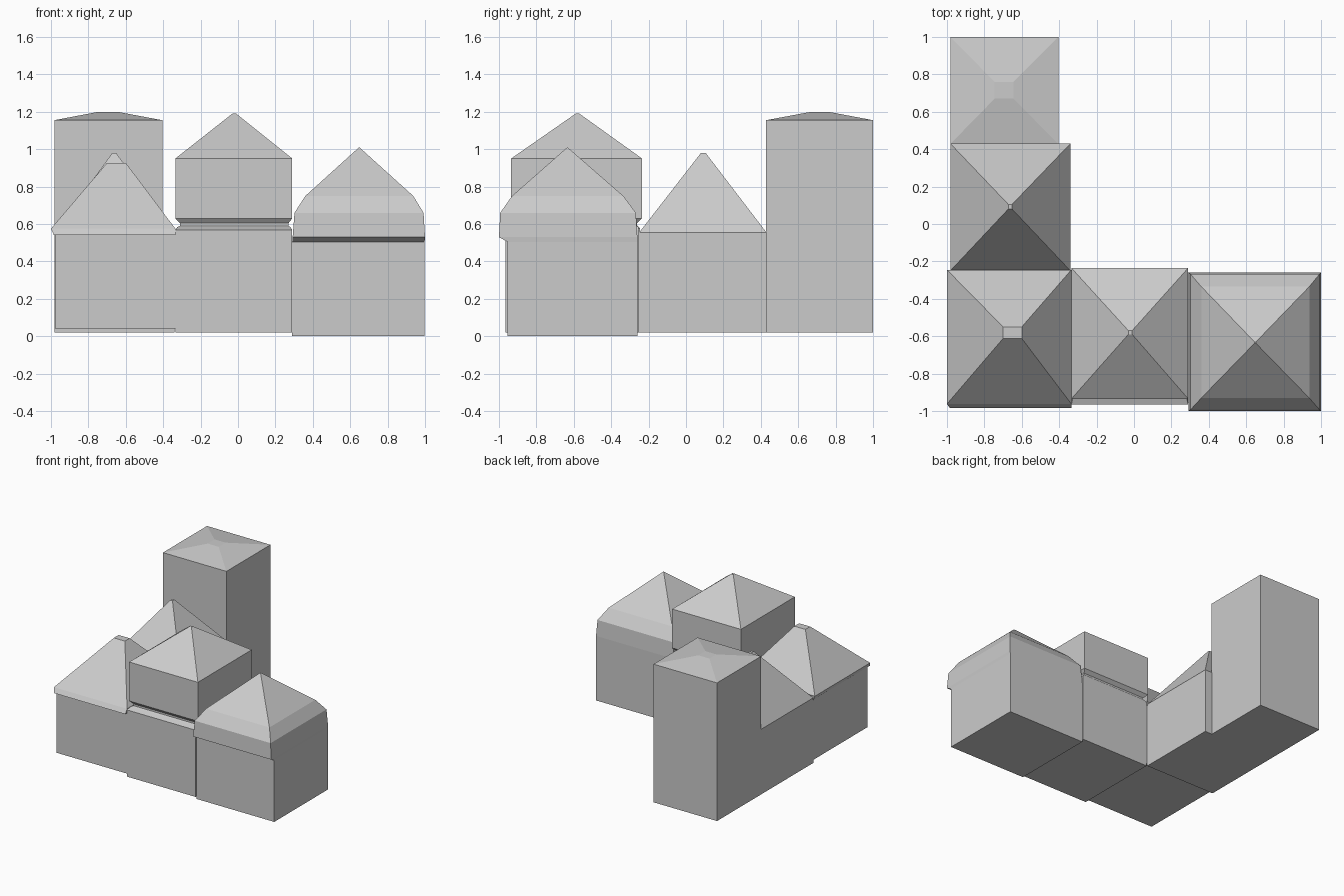
import bpy, bmesh


def loft(name, rings):
    """Closed flat-faced solid through rectangles (x0, x1, y0, y1, z)."""
    bm = bmesh.new()
    loops = []
    for x0, x1, y0, y1, z in rings:
        corners = ((x0, y0), (x1, y0), (x1, y1), (x0, y1))
        loops.append([bm.verts.new((x, y, z)) for x, y in corners])
    bm.faces.new(loops[0][::-1])
    bm.faces.new(loops[-1])
    for a, b in zip(loops, loops[1:]):
        for i in range(4):
            j = (i + 1) % 4
            bm.faces.new((a[i], a[j], b[j], b[i]))
    mesh = bpy.data.meshes.new(name)
    bm.to_mesh(mesh)
    bm.free()
    obj = bpy.data.objects.new(name, mesh)
    bpy.context.collection.objects.link(obj)
    return obj


# Tall rear tower with a shallow hipped cap
loft("rear_tower", [
    (-0.982, -0.405, 0.428, 1.0, 0.02),
    (-0.982, -0.405, 0.428, 1.0, 1.155),
    (-0.745, -0.645, 0.67, 0.76, 1.20),
])

# Side wing with a steep pyramid roof
loft("side_wing", [
    (-0.982, -0.34, -0.25, 0.43, 0.02),
    (-0.982, -0.34, -0.25, 0.43, 0.555),
    (-0.672, -0.652, 0.08, 0.105, 0.98),
])

# Corner house: overhanging eaves, truncated hip roof
loft("corner_house", [
    (-0.978, -0.335, -0.96, -0.25, 0.042),
    (-0.978, -0.335, -0.96, -0.25, 0.54),
    (-0.984, -0.335, -0.985, -0.248, 0.54),
    (-1.0, -0.335, -0.962, -0.245, 0.575),
    (-0.70, -0.60, -0.612, -0.55, 0.927),
])

# Centre house: recessed waist band under an upper storey
loft("centre_house", [
    (-0.335, 0.29, -0.965, -0.252, 0.02),
    (-0.335, 0.29, -0.965, -0.252, 0.568),
    (-0.325, 0.28, -0.925, -0.255, 0.583),
    (-0.31, 0.27, -0.915, -0.262, 0.59),
    (-0.31, 0.27, -0.915, -0.262, 0.605),
    (-0.335, 0.29, -0.935, -0.235, 0.63),
    (-0.335, 0.29, -0.935, -0.235, 0.95),
    (-0.03, -0.01, -0.59, -0.57, 1.19),
])

# Right house: flared eaves and a two-pitch roof rising to a point
loft("right_house", [
    (0.29, 0.998, -0.955, -0.26, 0.0),
    (0.29, 0.998, -0.955, -0.26, 0.505),
    (0.292, 1.0, -1.0, -0.26, 0.53),
    (0.302, 0.992, -0.993, -0.268, 0.66),
    (0.36, 0.937, -0.93, -0.335, 0.75),
    (0.645, 0.651, -0.637, -0.631, 1.008),
])
